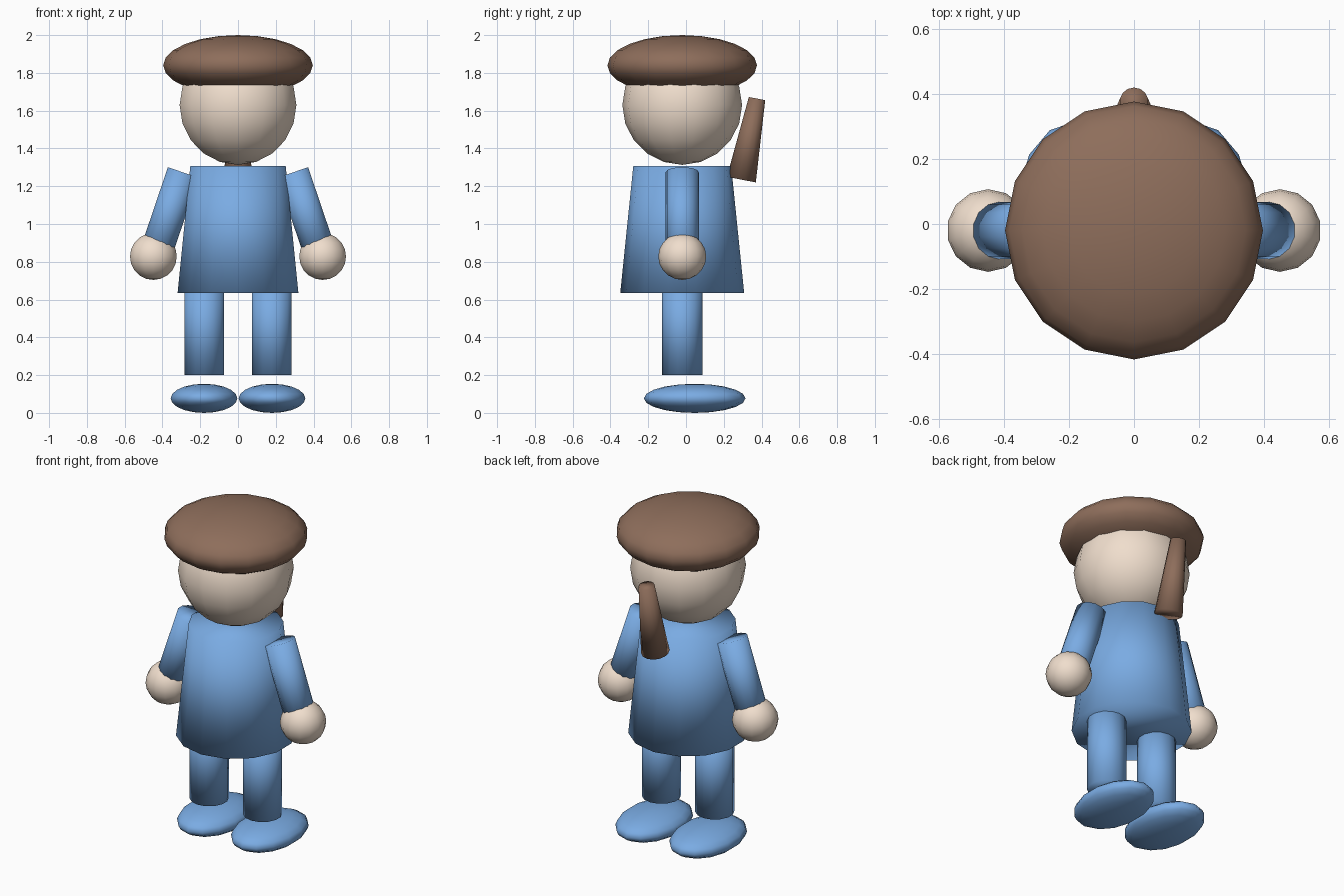
import bpy
import bmesh
from mathutils import Matrix, Vector

if "Cube" in bpy.data.objects:
    bpy.data.objects.remove(bpy.data.objects["Cube"])

SIDES = 14
MID_Y = -0.02  # body axis sits slightly towards the front


def material(name, rgb):
    m = bpy.data.materials.new(name)
    m.diffuse_color = (*rgb, 1.0)
    m.use_nodes = True
    m.node_tree.nodes["Principled BSDF"].inputs["Base Color"].default_value = m.diffuse_color
    return m


BROWN = material("brown", (0.27, 0.155, 0.105))
BLUE = material("blue", (0.195, 0.41, 0.77))
SKIN = material("skin", (0.87, 0.73, 0.61))


def finish(name, bm, mat):
    mesh = bpy.data.meshes.new(name)
    for f in bm.faces:
        f.smooth = True
    bm.to_mesh(mesh)
    bm.free()
    mesh.materials.append(mat)
    obj = bpy.data.objects.new(name, mesh)
    bpy.context.collection.objects.link(obj)
    return obj


def ellipsoid(name, center, radii, mat, sides=SIDES, rings=10):
    bm = bmesh.new()
    m = Matrix.Translation(center) @ Matrix.Diagonal((*radii, 1.0))
    bmesh.ops.create_uvsphere(bm, u_segments=sides, v_segments=rings,
                              radius=1.0, matrix=m)
    return finish(name, bm, mat)


def tapered(name, start, end, r_start, r_end, mat, sides=SIDES):
    """Closed round bar from start to end."""
    start, end = Vector(start), Vector(end)
    axis = end - start
    # keep one vertex of the ring pointing along y when tilted sideways
    rot = Vector((0, 0, 1)).rotation_difference(axis).to_matrix().to_4x4()
    bm = bmesh.new()
    bmesh.ops.create_cone(bm, cap_ends=True, segments=sides,
                          radius1=r_start, radius2=r_end, depth=axis.length,
                          matrix=Matrix.Translation((start + end) / 2) @ rot)
    return finish(name, bm, mat)


# Head, flat hat and hanging tail
ellipsoid("head", (0, MID_Y, 1.63), (0.317, 0.317, 0.317), SKIN)
ellipsoid("hat", (0, MID_Y, 1.84), (0.396, 0.396, 0.16), BROWN, sides=16, rings=12)
tapered("hair_tail", (0, 0.293, 1.235), (0, 0.376, 1.664), 0.078, 0.044, BROWN)

# Torso widening towards the hem
tapered("torso", (0, MID_Y, 0.635), (0, MID_Y, 1.308), 0.328, 0.259, BLUE)

# Limbs on both sides
for side, s in (("left", -1), ("right", 1)):
    tapered(f"{side}_arm", (s * 0.44, MID_Y, 0.83), (s * 0.29, MID_Y, 1.273),
            0.088, 0.088, BLUE)
    ellipsoid(f"{side}_hand", (s * 0.448, MID_Y, 0.828), (0.127, 0.127, 0.124), SKIN)
    tapered(f"{side}_leg", (s * 0.178, MID_Y, 0.2), (s * 0.178, MID_Y, 0.70),
            0.107, 0.107, BLUE)
    ellipsoid(f"{side}_foot", (s * 0.18, 0.046, 0.077), (0.181, 0.269, 0.077), BLUE)
